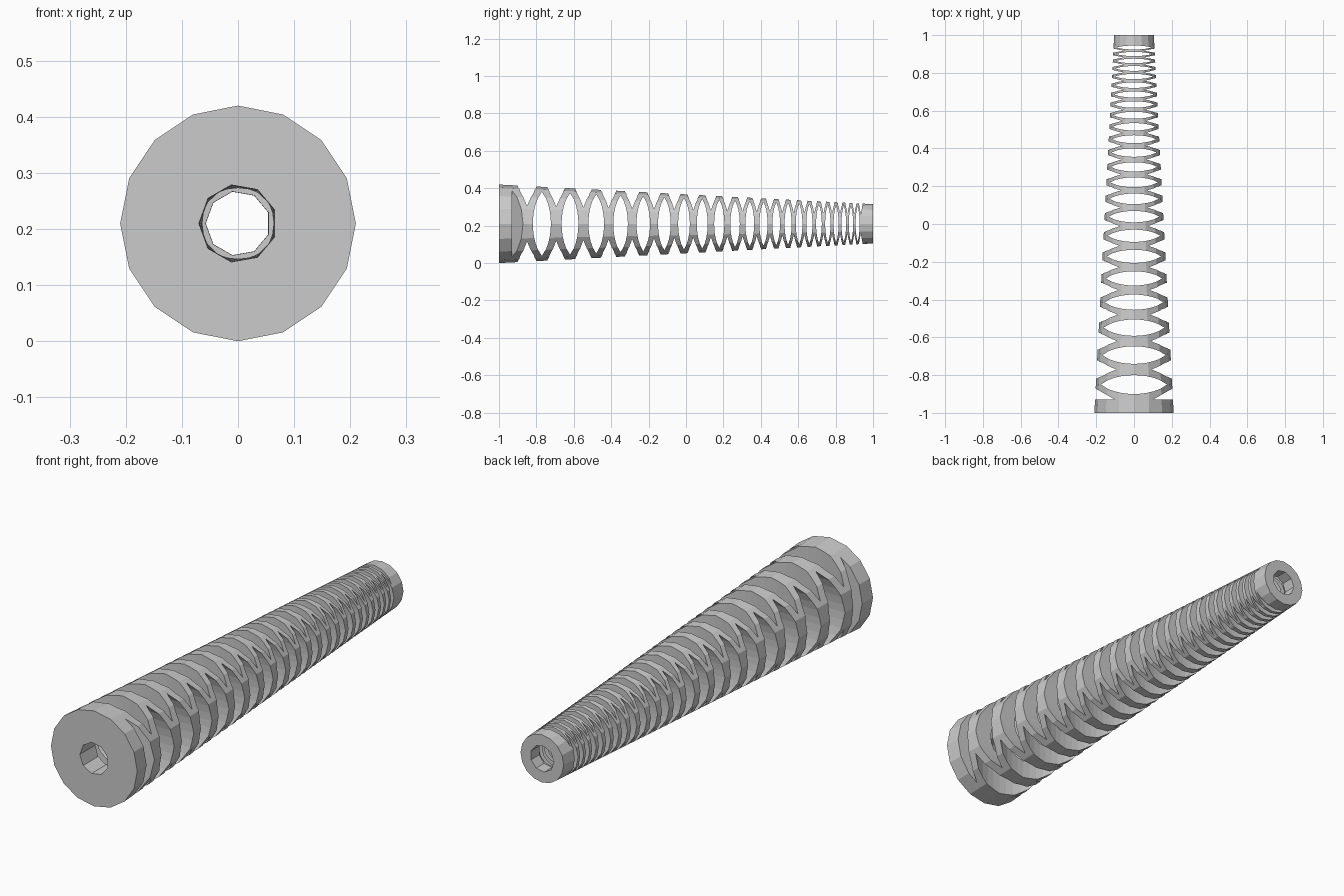
import bpy, bmesh, math
from mathutils import Matrix, Vector

if "Cube" in bpy.data.objects:
    bpy.data.objects.remove(bpy.data.objects["Cube"])

AXIS_Z = 0.21          # height of the sleeve's axis
R_FRONT, R_BACK = 0.21, 0.105
FIRST, SPAN, RATIO = -0.85, 2.2446, 0.9305   # slot pitch shrinks towards the thin end
SLOT_COUNT = 23

gray = bpy.data.materials.new("plain gray")
gray.use_nodes = True
gray.diffuse_color = (0.6, 0.6, 0.6, 1)
gray.node_tree.nodes["Principled BSDF"].inputs["Base Color"].default_value = (0.6, 0.6, 0.6, 1)


def radius(y):
    return R_FRONT + (R_BACK - R_FRONT) * (y + 1) / 2


def make_object(name, bm):
    bmesh.ops.recalc_face_normals(bm, faces=bm.faces)
    mesh = bpy.data.meshes.new(name)
    bm.to_mesh(mesh)
    bm.free()
    mesh.materials.append(gray)
    obj = bpy.data.objects.new(name, mesh)
    bpy.context.collection.objects.link(obj)
    return obj


def add_cone(bm, sides, r_front, r_back, length, turn):
    """Tapered solid lying along y, wide end at the front."""
    place = (Matrix.Translation((0, 0, AXIS_Z)) @ Matrix.Rotation(-math.pi / 2, 4, 'X')
             @ Matrix.Rotation(turn, 4, 'Z'))
    bmesh.ops.create_cone(bm, cap_ends=True, segments=sides, radius1=r_front,
                          radius2=r_back, depth=length, matrix=place)


def add_prism(bm, outline, along_x):
    """Extrude an (across, y) outline straight through the sleeve."""
    def point(u, y, depth):
        return (depth, y, AXIS_Z + u) if along_x else (u, y, AXIS_Z + depth)
    face = bm.faces.new([bm.verts.new(point(u, y, -0.3)) for u, y in outline])
    extruded = bmesh.ops.extrude_face_region(bm, geom=[face])
    moved = [v for v in extruded["geom"] if isinstance(v, bmesh.types.BMVert)]
    step = Vector((0.6, 0, 0)) if along_x else Vector((0, 0, 0.6))
    bmesh.ops.translate(bm, verts=moved, vec=step)


def lens(t):
    """Pointed lens outline for slot number t."""
    y, half = FIRST + SPAN * (1 - RATIO ** t), 0.05 * RATIO ** t
    r, steps = radius(y), 10
    edge = []
    for i in range(steps + 1):
        u = math.sqrt(0.75) * r * (2 * i / steps - 1)
        edge.append((u, half * (math.sqrt(r * r - u * u) - r / 2) / (r / 2)))
    return [(u, y + w) for u, w in edge] + [(u, y - w) for u, w in edge[-2:0:-1]]


# Tapered sleeve body
bm = bmesh.new()
add_cone(bm, 16, R_FRONT, R_BACK, 2, 0)
sleeve = make_object("strain_relief_sleeve", bm)

# Cable bore
bm = bmesh.new()
add_cone(bm, 9, 0.07, 0.057, 2.1, math.pi / 2)
cutters = [make_object("bore_cutter", bm)]

# Alternating sideways and vertical slots
for along_x in (True, False):
    bm = bmesh.new()
    for i in range(SLOT_COUNT - along_x):
        add_prism(bm, lens(i + 0.5 * along_x), along_x)
    cutters.append(make_object("slot_cutter", bm))

# Blind wedge notches behind the front collar
bm = bmesh.new()
for side in (-1, 1):
    add_prism(bm, [(side * 0.10, -0.93), (side * 0.25, -0.93), (side * 0.25, -0.845)], False)
cutters.append(make_object("collar_notch_cutter", bm))

for cutter in cutters:
    cutter.hide_render = True
    cut = sleeve.modifiers.new(cutter.name, 'BOOLEAN')
    cut.operation, cut.solver, cut.object = 'DIFFERENCE', 'EXACT', cutter

# Bake the cuts and drop the cutters
bpy.context.view_layer.update()
result = bpy.data.meshes.new_from_object(
    sleeve.evaluated_get(bpy.context.evaluated_depsgraph_get()))
sleeve.modifiers.clear()
sleeve.data = result
for cutter in cutters:
    bpy.data.objects.remove(cutter)
